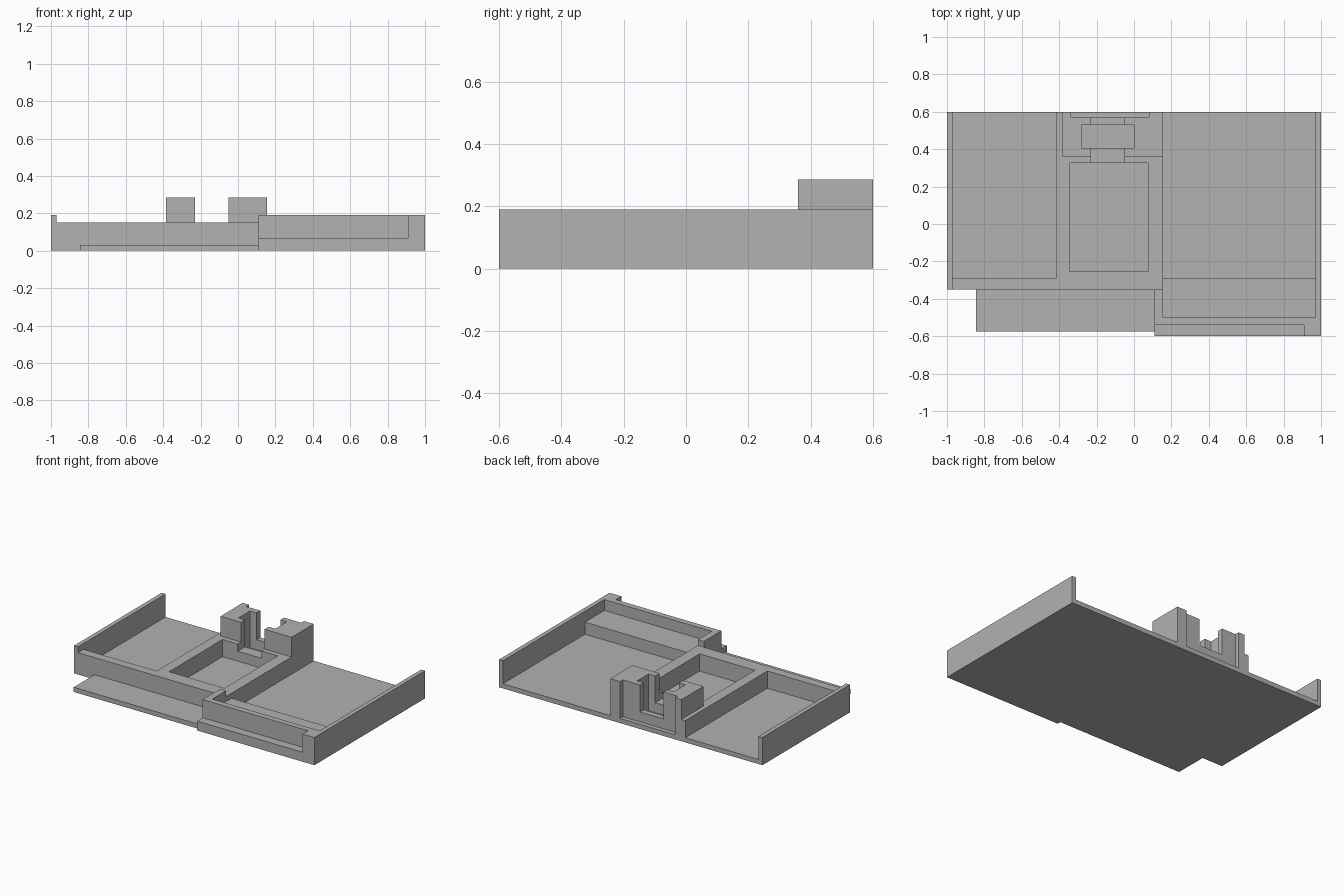
import bpy
import bmesh

cube = bpy.data.objects.get("Cube")
if cube:
    bpy.data.objects.remove(cube, do_unlink=True)

# Single matte grey
grey = bpy.data.materials.new("plain_grey")
grey.use_nodes = True
colour = (0.445, 0.445, 0.445, 1)
grey.diffuse_color = colour
grey.node_tree.nodes["Principled BSDF"].inputs["Base Color"].default_value = colour

FLOOR = 0.032   # plate thickness
LOW = 0.15      # inner walls
HIGH = 0.19     # outer walls
TALL = 0.285    # bearing blocks
SILL = 0.1


def extrude_plan(name, outline, z0, z1):
    """Extrude a closed plan outline from z0 up to z1."""
    bm = bmesh.new()
    face = bm.faces.new([bm.verts.new((x, y, z0)) for x, y in outline])
    top = bmesh.ops.extrude_face_region(bm, geom=[face], use_keep_orig=True)["geom"]
    for v in top:
        if isinstance(v, bmesh.types.BMVert):
            v.co.z = z1
    bmesh.ops.recalc_face_normals(bm, faces=bm.faces)
    mesh = bpy.data.meshes.new(name)
    bm.to_mesh(mesh)
    bm.free()
    mesh.materials.append(grey)
    obj = bpy.data.objects.new(name, mesh)
    bpy.context.collection.objects.link(obj)
    return obj


def box(name, x0, x1, y0, y1, top, bottom=FLOOR):
    return extrude_plan(name, [(x0, y0), (x1, y0), (x1, y1), (x0, y1)], bottom, top)


# Floor plate with the stepped front edge
extrude_plan("floor_plate", [(-1, 0.6), (-1, -0.35), (-0.845, -0.35), (-0.845, -0.575),
                             (0.11, -0.575), (0.11, -0.6), (1, -0.6), (1, 0.6)], 0, FLOOR)

# Outer walls of the shallow tray
box("shallow_tray_side_wall", -1, -0.97, -0.35, 0.6, HIGH)
box("shallow_tray_front_wall", -0.97, -0.415, -0.35, -0.29, LOW)

# Frame around the central pocket
box("pocket_front_wall", -0.415, 0.155, -0.35, -0.255, LOW)
box("pocket_right_rail", -0.415, -0.345, -0.255, 0.325, LOW)
box("pocket_left_rail", 0.075, 0.155, -0.255, 0.325, LOW)
box("pocket_back_right_wall", -0.415, -0.23, 0.325, 0.36, LOW)
box("pocket_back_left_wall", -0.05, 0.155, 0.325, 0.36, LOW)
box("bearing_side_strip", -0.415, -0.385, 0.36, 0.6, LOW)

# Deep tray: front wall, outside shelf, corner post, inner step
box("deep_tray_side_wall", 0.97, 1, -0.54, 0.6, HIGH)
box("deep_tray_front_wall", 0.11, 0.97, -0.54, -0.5, HIGH)
box("deep_tray_corner_post", 0.91, 1, -0.6, -0.54, HIGH)
box("deep_tray_front_shelf", 0.11, 0.91, -0.6, -0.54, 0.065)
box("deep_tray_return_wall", 0.11, 0.155, -0.5, -0.35, HIGH)
box("deep_tray_inner_step", 0.155, 0.97, -0.5, -0.29, 0.115)


# Pair of tall bearing blocks facing each other across the slot
def bearing_block(name, side, outer, notch):
    mid = -0.14
    slot, chamber = mid + side * 0.09, mid + side * 0.14
    extrude_plan(name, [(outer, 0.36), (slot, 0.36), (slot, 0.405), (chamber, 0.405),
                        (chamber, 0.53), (slot, 0.53), (slot, 0.57), (notch, 0.57),
                        (notch, 0.6), (outer, 0.6)], FLOOR, TALL)


bearing_block("bearing_block_right", -1, -0.385, -0.337)
bearing_block("bearing_block_left", 1, 0.155, 0.081)

# Low sills across the slot
for name, y0, y1 in (("front_sill", 0.325, 0.405), ("back_sill", 0.53, 0.57)):
    box(name, -0.23, -0.05, y0, y1, SILL)
